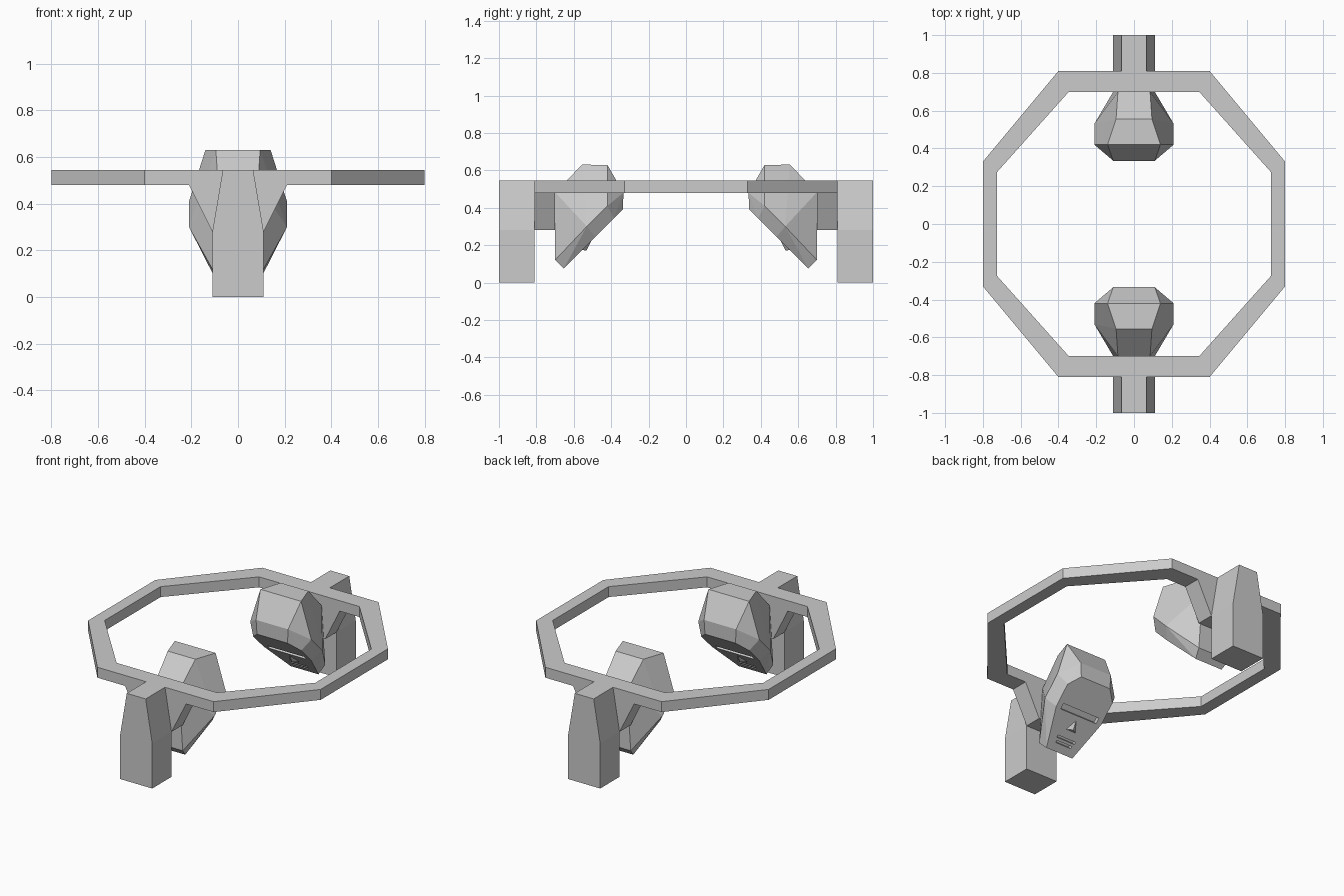
import bpy, bmesh, math
from mathutils import Vector

if "Cube" in bpy.data.objects:
    bpy.data.objects.remove(bpy.data.objects["Cube"])

R = math.sqrt(0.5)


def make_object(name, bm):
    bmesh.ops.recalc_face_normals(bm, faces=bm.faces)
    me = bpy.data.meshes.new(name)
    bm.to_mesh(me)
    bm.free()
    ob = bpy.data.objects.new(name, me)
    bpy.context.collection.objects.link(ob)
    return ob


def hull(name, points):
    """Convex solid through the given points, mirrored in x."""
    bm = bmesh.new()
    for x, y, z in points:
        for sx in ((1, -1) if x else (1,)):
            bm.verts.new((sx * x, y, z))
    res = bmesh.ops.convex_hull(bm, input=bm.verts)
    loose = {g for g in res["geom_interior"] + res["geom_unused"]
             if isinstance(g, bmesh.types.BMVert)}
    bmesh.ops.delete(bm, geom=list(loose), context='VERTS')
    bmesh.ops.dissolve_limit(bm, angle_limit=0.02, verts=bm.verts, edges=bm.edges)
    return make_object(name, bm)


def head_point(x, up, fwd):
    """Head space (tilted 45 degrees) to world space for the front head."""
    return (x, (up + fwd) * R, (up - fwd) * R)


def slab(name, half_x, up0, up1, fwd0, fwd1):
    return hull(name, [head_point(half_x, u, f) for u in (up0, up1) for f in (fwd0, fwd1)])


# Octagonal ring
def octagon(corners):
    (a, b), (c, d) = corners
    return [(a, -b), (c, -d), (c, d), (a, b), (-a, b), (-c, d), (-c, -d), (-a, -b)]


bm = bmesh.new()
loops = []
for corners, z in ((((.40, .81), (.80, .33)), .48), (((.40, .81), (.80, .33)), .545),
                   (((.345, .70), (.725, .275)), .545), (((.345, .70), (.725, .275)), .48)):
    loops.append([bm.verts.new((x, y, z)) for x, y in octagon(corners)])
for i in range(4):
    p, q = loops[i], loops[(i + 1) % 4]
    for j in range(8):
        k = (j + 1) % 8
        bm.faces.new((p[j], p[k], q[k], q[j]))
make_object("ring", bm)

# Post and flared bracket under the ring
post = hull("front_post", [(x, y, z) for x, z in ((.11, 0), (.11, .28), (.065, .545))
                           for y in (-1, -.81)])
bracket = hull("front_bracket", [(x, y, z) for x, z in ((.11, .28), (.21, .48))
                                 for y in (-.81, -.70)])

# Tilted head: face plane, wide rim, skull and neck joint
head = hull("front_head", [
    head_point(.095, -.41, -.515), head_point(.165, -.17, -.515),
    head_point(.165, -.03, -.515), head_point(.105, .039, -.515),
    head_point(.11, -.41, -.58), head_point(.21, -.163, -.587),
    head_point(.21, -.007, -.587), head_point(.11, .1025, -.576),
    head_point(.14, .148, -.742), head_point(.095, .053, -.838),
    head_point(.055, -.06, -.838), (.085, -.70, .483)])

# Eye slot and mouth slots cut into the face
for half_x, lo, hi in ((.13, -.175, -.14), (.065, -.332, -.318), (.055, -.362, -.348)):
    cutter = slab("cutter", half_x, lo, hi, -.54, -.45)
    mod = head.modifiers.new("slot", 'BOOLEAN')
    mod.object = cutter
    mod.operation = 'DIFFERENCE'
    mod.solver = 'EXACT'
    bpy.context.view_layer.objects.active = head
    bpy.ops.object.modifier_apply(modifier=mod.name)
    bpy.data.objects.remove(cutter)

# Wedge nose
nose = hull("front_nose", [head_point(0, -.20, -.516), head_point(.035, -.27, -.516),
                           head_point(0, -.255, -.497), head_point(0, -.22, -.53)])

# Same parts on the opposite side
for ob in (post, bracket, head, nose):
    twin = ob.copy()
    twin.name = ob.name.replace("front", "back")
    twin.rotation_euler = (0, 0, math.pi)
    bpy.context.collection.objects.link(twin)
